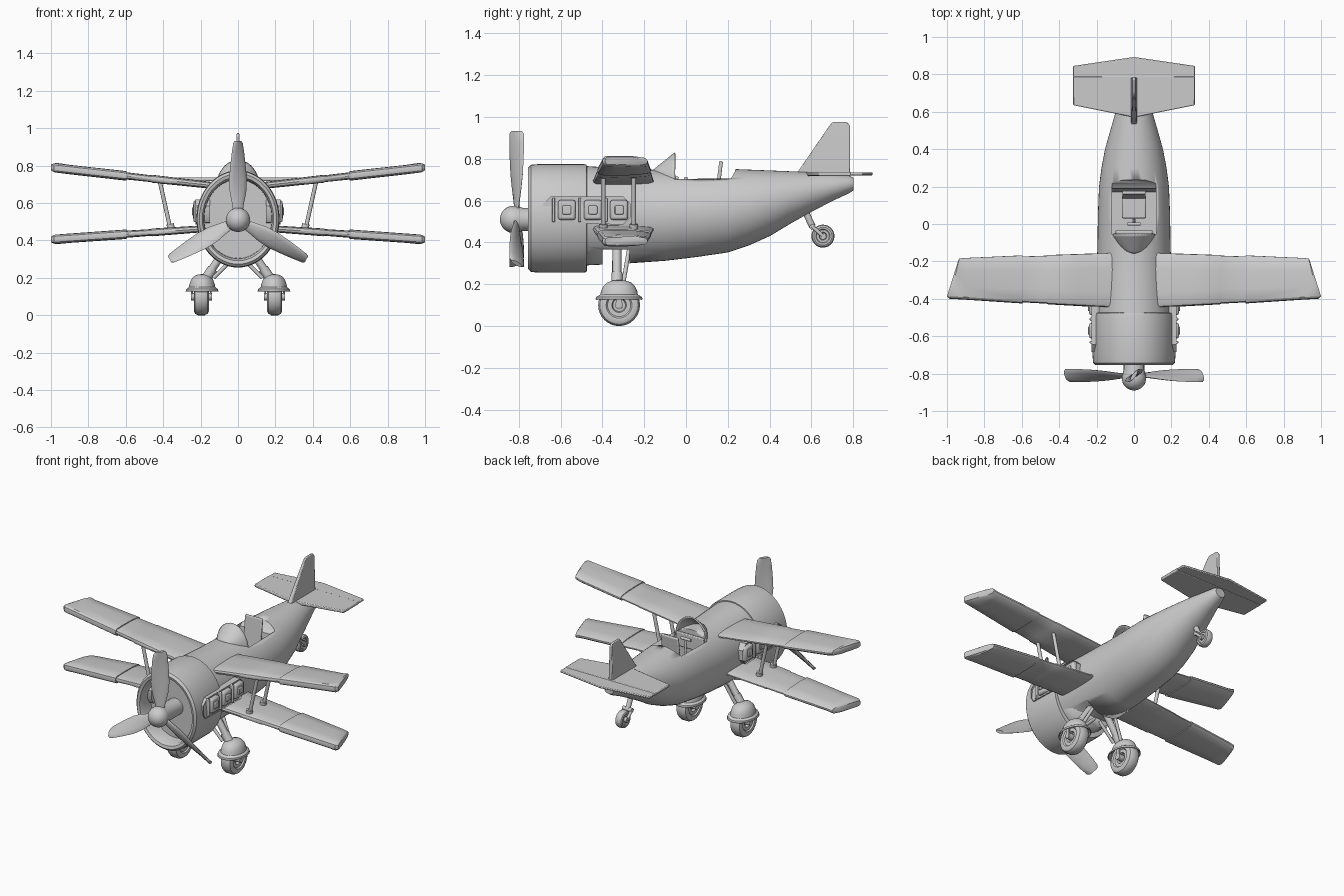
import bpy, bmesh
from math import sin, cos, pi, radians, sqrt
from mathutils import Vector, Matrix

if "Cube" in bpy.data.objects:
    bpy.data.objects.remove(bpy.data.objects["Cube"])


def make(name, bm, mirror=False, bevel=0):
    bmesh.ops.recalc_face_normals(bm, faces=bm.faces[:])
    me = bpy.data.meshes.new(name)
    bm.to_mesh(me)
    bm.free()
    ob = bpy.data.objects.new(name, me)
    bpy.context.collection.objects.link(ob)
    bpy.ops.object.select_all(action='DESELECT')
    bpy.context.view_layer.objects.active = ob
    ob.select_set(True)
    bpy.ops.object.shade_smooth_by_angle(angle=radians(35))
    if bevel:
        b = ob.modifiers.new("bevel", 'BEVEL')
        b.width, b.segments = bevel, 2
    if mirror:
        ob.modifiers.new("mirror", 'MIRROR').use_mirror_merge = False
    return ob


def loft(name, rings, caps=True, closed=True, matrix=None, **kw):
    bm = bmesh.new()
    vs = [[bm.verts.new(p) for p in r] for r in rings]
    n = len(rings[0])
    for a, b in zip(vs, vs[1:]):
        for i in range(n if closed else n - 1):
            j = (i + 1) % n
            bm.faces.new((a[i], a[j], b[j], b[i]))
    if caps:
        bm.faces.new(vs[0])
        bm.faces.new(vs[-1])
    if matrix:
        bm.transform(matrix)
    return make(name, bm, **kw)


def ellipse_y(y, rx, rz, zc, n=48):
    return [(rx * cos(2 * pi * i / n), y, zc + rz * sin(2 * pi * i / n)) for i in range(n)]


def ring_x(x, r, y, z, n=32):
    return [(x, y + r * cos(2 * pi * i / n), z + r * sin(2 * pi * i / n)) for i in range(n)]


def box(name, c, s, rot=0, **kw):
    bm = bmesh.new()
    bmesh.ops.create_cube(bm, size=1, matrix=Matrix.Translation(c) @ Matrix.Rotation(rot, 4, 'X')
                          @ Matrix.Diagonal((*s, 1)))
    return make(name, bm, **kw)


def tube(name, p, q, r, **kw):
    p, q = Vector(p), Vector(q)
    d = q - p
    bm = bmesh.new()
    bmesh.ops.create_cone(bm, cap_ends=True, segments=16, radius1=r, radius2=r, depth=d.length,
                          matrix=Matrix.Translation((p + q) / 2) @ d.to_track_quat('Z', 'Y').to_matrix().to_4x4())
    return make(name, bm, **kw)


def prism(name, pts, axis, lo, hi, **kw):
    # extrude a 2D outline along x or z
    f = (lambda a, b, t: (t, a, b)) if axis == 'X' else (lambda a, b, t: (a, b, t))
    return loft(name, [[f(a, b, t) for a, b in pts] for t in (lo, hi)], **kw)


def cut(ob, cutter):
    m = ob.modifiers.new("cut", 'BOOLEAN')
    m.object, m.operation, m.solver = cutter, 'DIFFERENCE', 'EXACT'
    dg = bpy.context.evaluated_depsgraph_get()
    me = bpy.data.meshes.new_from_object(ob.evaluated_get(dg))
    ob.modifiers.clear()
    ob.data = me
    bpy.data.objects.remove(cutter)


# fuselage: y, top, bottom, half width
secs = [(-.48, .765, .29, .205), (-.27, .752, .30, .2), (-.1, .745, .312, .195), (.05, .748, .33, .193),
        (.2, .752, .352, .187), (.3, .748, .385, .174), (.4, .744, .43, .155), (.5, .74, .49, .127),
        (.6, .735, .546, .098), (.7, .727, .598, .068), (.78, .72, .635, .046), (.802, .708, .65, .034)]
body = loft("fuselage", [ellipse_y(y, w, (t - b) / 2, (t + b) / 2) for y, t, b, w in secs])
cut(body, prism("cockpit_cutter", [(-.055, .5), (.17, .5), (.19, .69), (.215, .705), (.235, .74), (.25, .9),
                                   (-.055, .9)], 'X', -.118, .118))
cut(body, box("gear_bay_cutter", (0, -.335, .3), (.5, .13, .13)))

# cowling with open front, and the engine shaft
prof = [(-.65, .81), (-.73, .82), (-.75, .86), (-.755, .93), (-.742, .985), (-.70, 1), (-.49, 1), (-.475, .985),
        (-.473, .88)]
loft("cowling", [ellipse_y(y, .222 * s, .26 * s, .515) for y, s in prof])
spin = [(-.825 - .065 * cos(a), .065 * sin(a)) for a in [pi / 16 * i + .03 for i in range(10)]]
loft("spinner", [ellipse_y(y, r, r, .51, 24) for y, r in spin + [(-.78, .055), (-.64, .055)]])

# three twisted propeller blades: radius, width, twist
blade = [(.03, .05, 15), (.08, .065, 20), (.15, .098, 26), (.22, .112, 32), (.3, .105, 40), (.37, .095, 48),
         (.41, .085, 54), (.422, .06, 56)]
rings = []
for r, w, a in blade:
    a = radians(a)
    ring = []
    for i in range(12):
        u, v = w / 2 * cos(pi * i / 6), .01 * sin(pi * i / 6)
        ring.append((u * cos(a) - v * sin(a), u * sin(a) + v * cos(a), r))
    rings.append(ring)
for k in range(3):
    loft("propeller_blade", rings, matrix=Matrix.Translation((0, -.81, .51)) @ Matrix.Rotation(k * 2 * pi / 3, 4, 'Y'))

# wings: two panels each, the outer one a slightly thicker sleeve
foil = [(0, 0), (.015, .3), (.06, .46), (.3, .5), (.7, .46), (.95, .3), (1, .1), (1, -.1), (.95, -.3), (.7, -.46),
        (.3, -.5), (.06, -.46), (.015, -.3)]


def wing(name, x0, z0, z1):
    def sec(x, grow=0, inset=0):
        t = (x - x0) / (1 - x0)
        le, te = -.447 + .048 * t - grow + inset, -.155 - .03 * t + grow - inset
        th = .036 + .016 * t + 2 * grow - 1.2 * inset
        tip = max(0, (x - .9) / .1)
        return [(x - .06 * tip * u, le + (te - le) * u, z0 + (z1 - z0) * t + th * h) for u, h in foil]
    loft(name + "_inner", [sec(x0), sec(.3), sec(.46), sec(.465, -.003), sec(.6, -.003)], mirror=True)
    loft(name + "_outer", [sec(.595, .003), sec(.61, .003), sec(.9), sec(.985), sec(1, 0, .012)], mirror=True)


wing("upper_wing", .1, .69, .79)
wing("lower_wing", .15, .465, .405)
for y in (-.395, -.25):
    tube("wing_strut", (.36, y, .455), (.42, y, .725), .011, mirror=True)
    tube("strut_foot", (.355, y, .45), (.363, y, .488), .02, mirror=True)

# exhaust panel on each side: framed recess holding three stacks
bm = bmesh.new()
out = [(-.685, .53), (-.665, .495), (-.30, .485), (-.265, .52), (-.265, .585), (-.30, .62), (-.645, .62), (-.685, .585)]
lo, hi = [[bm.verts.new((x, y, z)) for y, z in out] for x in (.15, .228)]
for i in range(8):
    bm.faces.new((lo[i], lo[i - 1], hi[i - 1], hi[i]))
bm.faces.new(lo)
top = bm.faces.new(hi)
bmesh.ops.inset_region(bm, faces=[top], thickness=.014)
bmesh.ops.translate(bm, verts=top.verts[:], vec=(-.012, 0, 0))
make("exhaust_panel", bm, mirror=True)
for y in (-.57, -.445, -.32):
    box("exhaust_stack", (.22, y, .555), (.04, .085, .095), bevel=.012, mirror=True)
    box("exhaust_outlet", (.235, y, .555), (.024, .042, .042), bevel=.005, mirror=True)
for y in (-.633, -.508, -.383):
    box("exhaust_divider", (.222, y, .555), (.03, .014, .115), bevel=.004, mirror=True)

# curved windscreen, open at the back
arcs = []
for i in range(9):
    t = max(.02, i / 8)
    base, peak, w = .74 - .055 * t, .745 + .085 * t, .116 * sqrt(t)
    arcs.append([(w * cos(pi * k / 20), -.16 + .105 * t, base + (peak - base) * sin(pi * k / 20)) for k in range(21)])
ws = loft("windscreen", arcs, caps=False, closed=False)
m = ws.modifiers.new("thickness", 'SOLIDIFY')
m.thickness = .008

# cockpit fittings
box("seat_pan", (0, .09, .575), (.13, .12, .03), bevel=.008)
box("seat_back", (0, .155, .68), (.125, .018, .22), rot=-.12, bevel=.006)
box("dashboard", (0, -.045, .67), (.2, .02, .09), bevel=.005)
tube("control_stick", (0, .02, .5), (0, 0, .7), .008)
tube("stick_grip", (-.035, 0, .705), (.035, 0, .705), .009)

# tail
loft("fin", [[(-s * w, y, z) for s, y in ((1, a), (1, b), (-1, b), (-1, a))] for z, a, b, w in
             ((.70, .51, .785, .016), (.735, .533, .785, .015), (.957, .685, .785, .008), (.975, .70, .77, .006))],
     bevel=.004)
prism("tailplane", [(0, .57), (.325, .635), (.325, .79), (-.325, .79), (-.325, .635)], 'Z', .718, .737, bevel=.005)
prism("elevator", [(-.325, .785), (.325, .785), (.325, .845), (0, .893), (-.325, .845)], 'Z', .721, .734, bevel=.004)

# main wheels, mudguards and legs
tyre = [(-.012, .03), (-.03, .035), (-.03, .055), (-.038, .062), (-.04, .078), (-.033, .092), (-.018, .1)]
tyre += [(-x, r) for x, r in reversed(tyre)]
loft("main_wheel", [ring_x(.196 + x, r, -.32, .1) for x, r in tyre], mirror=True)
tube("wheel_axle", (.14, -.32, .1), (.25, -.32, .1), .02, mirror=True)
dome = [(1.13, .0), (1.08, .012), (.9, .022), (.86, .04), (.76, .062), (.58, .08), (.32, .089), (.06, .092)]
g = loft("mudguard", [[(.192 + .078 * s * cos(pi * i / 16), -.32 + .1 * s * sin(pi * i / 16), .128 + h)
                       for i in range(32)] for s, h in dome], caps=False, mirror=False)
bm = bmesh.new()
bm.from_mesh(g.data)
bmesh.ops.holes_fill(bm, edges=[e for e in bm.edges if e.is_boundary and e.verts[0].co.z > .2])
bm.to_mesh(g.data)
bm.free()
g.modifiers.new("thickness", 'SOLIDIFY').thickness = .006
g.modifiers.new("mirror", 'MIRROR')
for x in (.146, .246):
    box("wheel_fork", (x, -.32, .135), (.01, .03, .1), bevel=.004, mirror=True)
tube("main_leg", (.17, -.33, .2), (.05, -.33, .38), .021, mirror=True)
tube("leg_collar", (.172, -.33, .195), (.135, -.33, .25), .027, mirror=True)
tube("leg_brace", (.13, -.345, .2), (.02, -.345, .31), .01, mirror=True)
tube("rear_brace", (.15, -.30, .205), (.06, -.27, .38), .01, mirror=True)

# tail wheel
loft("tail_wheel", [ring_x(x * .62, r * .55, .655, .43) for x, r in tyre])
for x in (-.028, .028):
    tube("tail_fork", (x, .605, .475), (x, .655, .43), .009)
tube("tail_axle", (-.034, .655, .43), (.034, .655, .43), .016)
tube("tail_fork_bridge", (-.034, .605, .475), (.034, .605, .475), .014)
tube("tail_leg", (0, .565, .56), (0, .605, .475), .016)
